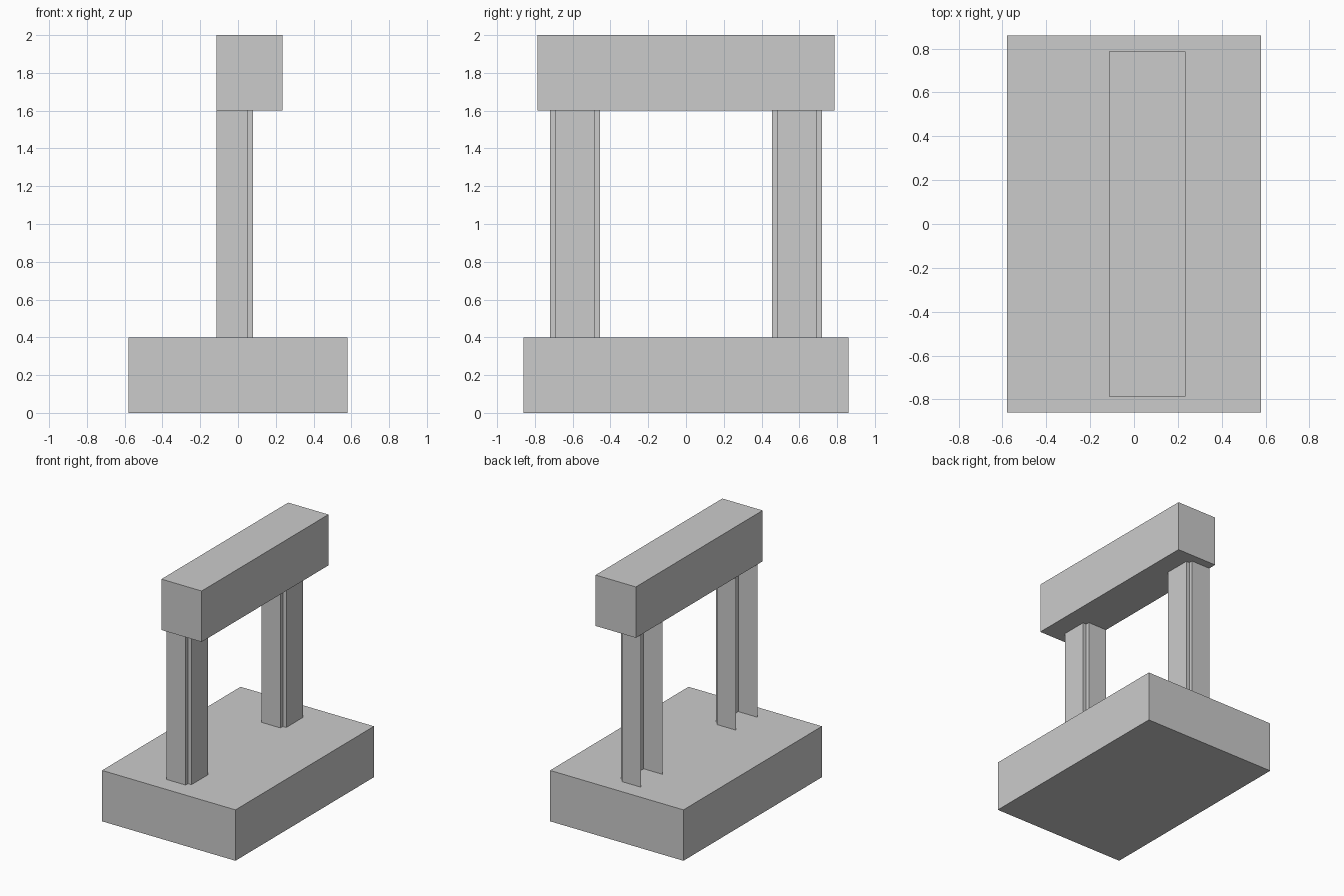
import bpy

if "Cube" in bpy.data.objects:
    bpy.data.objects.remove(bpy.data.objects["Cube"])

grey = bpy.data.materials.new("light_grey")
grey.diffuse_color = (0.6, 0.6, 0.6, 1)
grey.use_nodes = True
grey.node_tree.nodes["Principled BSDF"].inputs["Base Color"].default_value = grey.diffuse_color


def make_object(name, verts, faces):
    mesh = bpy.data.meshes.new(name)
    mesh.from_pydata(verts, [], faces)
    mesh.materials.append(grey)
    obj = bpy.data.objects.new(name, mesh)
    bpy.context.collection.objects.link(obj)
    return obj


def block(name, x0, x1, y0, y1, z0, z1):
    verts = [(x, y, z) for z in (z0, z1)
             for x, y in ((x0, y0), (x1, y0), (x1, y1), (x0, y1))]
    faces = [(3, 2, 1, 0), (4, 5, 6, 7)]
    faces += [(i, (i + 1) % 4, (i + 1) % 4 + 4, i + 4) for i in range(4)]
    return make_object(name, verts, faces)


def sheet_column(name, y_mid):
    # Open-backed folded sheet with stepped front corners
    half = [(-0.115, -0.133), (0.05, -0.133), (0.05, -0.103), (0.08, -0.103)]
    profile = half + [(x, -y) for x, y in reversed(half)]
    n = len(profile)
    verts = [(x, y_mid + y, z) for z in (0.4, 1.6) for x, y in profile]
    faces = [(i, i + 1, i + 1 + n, i + n) for i in range(n - 1)]
    return make_object(name, verts, faces)


# Base slab and top beam
block("base", -0.58, 0.58, -0.86, 0.86, 0.0, 0.4)
block("top_beam", -0.115, 0.235, -0.787, 0.787, 1.6, 2.0)

# Pair of columns
sheet_column("front_column", -0.588)
sheet_column("back_column", 0.588)
